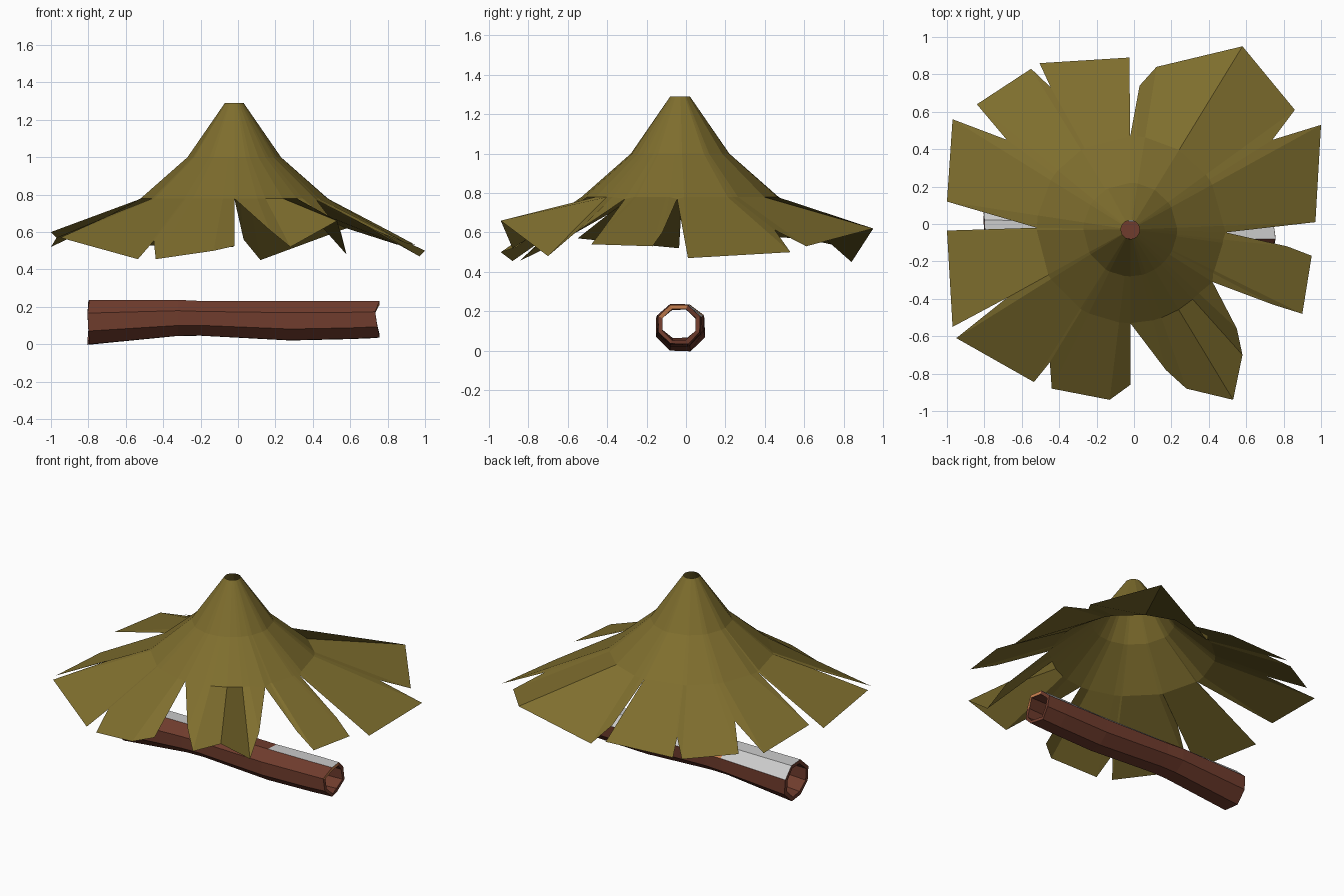
import bpy, bmesh, math, random
from mathutils import Vector

if "Cube" in bpy.data.objects:
    bpy.data.objects.remove(bpy.data.objects["Cube"])

random.seed(4)


def material(name, rgb):
    m = bpy.data.materials.new(name)
    m.diffuse_color = (*rgb, 1)
    m.use_nodes = True
    m.node_tree.nodes["Principled BSDF"].inputs["Base Color"].default_value = m.diffuse_color
    return m


def make_object(name, bm, mats):
    me = bpy.data.meshes.new(name)
    bm.to_mesh(me)
    bm.free()
    ob = bpy.data.objects.new(name, me)
    bpy.context.collection.objects.link(ob)
    for m in mats:
        me.materials.append(m)
    return ob


leaf = material("leaf", (0.21, 0.155, 0.027))
bark = material("bark", (0.16, 0.045, 0.026))
wood = material("wood", (0.6, 0.22, 0.08))
grey = material("grey", (0.6, 0.6, 0.6))

# Ragged leaf canopy: rim outline, counter-clockwise from the right slit
rim = [(.49, -.045, .77), (.97, .01, .47), (1.0, .53, .50), (.74, .45, .613),
       (.86, .61, .53), (.58, .95, .62), (.12, .84, .45), (.03, .74, .56),
       (-.02, .47, .78), (-.025, .89, .52), (-.505, .86, .53), (-.445, .73, .603),
       (-.55, .83, .52), (-.84, .64, .56), (-.68, .45, .665), (-.97, .56, .57),
       (-1.0, .12, .60), (-.52, -.02, .775), (-1.0, -.035, .52), (-.97, -.55, .57),
       (-.68, -.395, .692), (-.95, -.61, .57), (-.535, -.845, .455), (-.45, -.74, .553),
       (-.44, -.88, .455), (-.13, -.94, .50), (-.02, -.86, .525), (-.02, -.53, .78),
       (.17, -.78, .61), (.28, -.88, .52), (.53, -.94, .66), (.58, -.70, .48),
       (.55, -.56, .60), (.42, -.31, .77), (.74, -.43, .605), (.90, -.48, .54),
       (.95, -.17, .53), (.82, -.12, .60)]
slope = [(.05, 1.29), (.25, 1.0), (.5, .78)]
centre = Vector((-.02, -.03))

bm = bmesh.new()
columns = []
for x, y, z in rim:
    d = Vector((x, y)) - centre
    reach, d = d.length, d.normalized()
    col = []
    for r, h in slope:
        if r < reach - .03:
            p = centre + d * r
            col.append(bm.verts.new((p.x, p.y, h)))
    col.append(bm.verts.new((x, y, z)))
    columns.append(col)
for i, a in enumerate(columns):
    b = columns[(i + 1) % len(columns)]
    for k in range(max(len(a), len(b)) - 1):
        ring = a[k:k + 2] + b[k:k + 2][::-1]
        if len(ring) >= 3:
            bm.faces.new(ring[::-1])
bmesh.ops.recalc_face_normals(bm, faces=bm.faces)
if sum(f.normal.z for f in bm.faces) < 0:
    bmesh.ops.reverse_faces(bm, faces=bm.faces)
make_object("leaf_canopy", bm, [leaf])

# Hollow log: x, y centre, half width, bottom, top
stations = [(-.80, -.03, .125, .0, .237), (-.32, -.03, .118, .043, .237),
            (-.2, -.03, .112, .047, .23), (.28, -.035, .112, .02, .23),
            (.6, -.035, .107, .03, .23), (.745, -.035, .107, .035, .232)]
N = 8
bm = bmesh.new()


def log_rings(scale):
    rings = []
    for s, (x, y, w, lo, hi) in enumerate(stations):
        ring = []
        for k in range(N):
            t = math.radians(22.5 + 360 / N * k)
            g = scale / math.cos(math.pi / N) * random.uniform(.97, 1.03)
            jag = .012 * (k % 3 - 1) if s in (0, len(stations) - 1) else 0
            ring.append(bm.verts.new((x + jag * (.4 if s == 0 else 1),
                                      y + w * g * math.cos(t),
                                      (lo + hi) / 2 + (hi - lo) / 2 * g * math.sin(t))))
        rings.append(ring)
    return rings


outer, inner = log_rings(1), log_rings(.8)
for s in range(len(stations) - 1):
    for k in range(N):
        j = (k + 1) % N
        f = bm.faces.new((outer[s][k], outer[s][j], outer[s + 1][j], outer[s + 1][k]))
        # worn grey strip along the top back, with a split wood patch
        if k == 0:
            f.material_index = 1 if s == 1 else 2
        elif k == 1 and s in (0, 3, 4):
            f.material_index = 2
        bm.faces.new((inner[s][k], inner[s + 1][k], inner[s + 1][j], inner[s][j]))
for s in (0, -1):
    for k in range(N):
        j = (k + 1) % N
        f = bm.faces.new((outer[s][k], outer[s][j], inner[s][j], inner[s][k]))
        f.material_index = 1 if s == -1 and k in (1, 2) else 0
bmesh.ops.recalc_face_normals(bm, faces=bm.faces)
make_object("hollow_log", bm, [bark, wood, grey])
